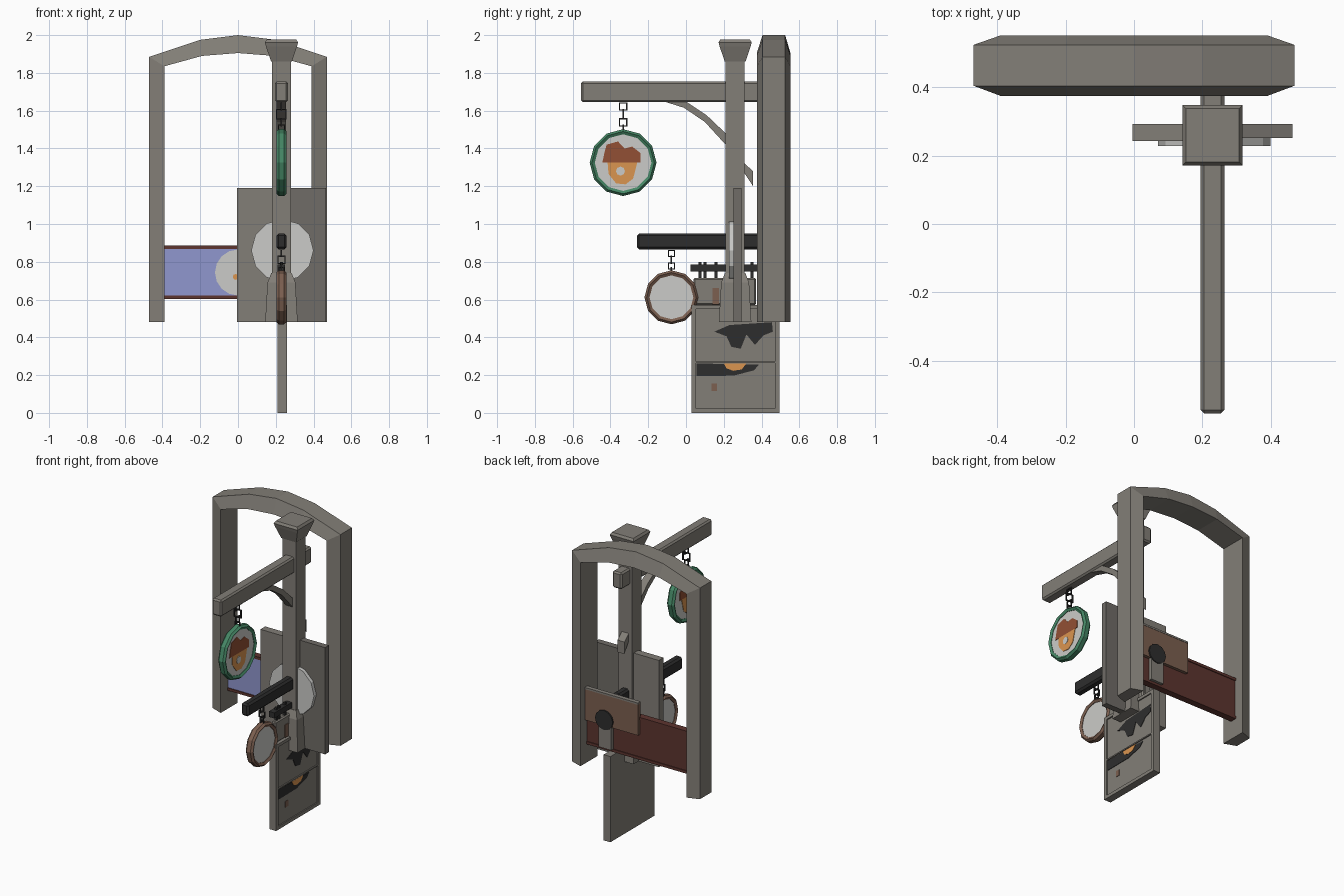
import bpy, bmesh, math

if "Cube" in bpy.data.objects:
    bpy.data.objects.remove(bpy.data.objects["Cube"])

def material(name, r, g, b):
    m = bpy.data.materials.new(name)
    m.diffuse_color = (r, g, b, 1)
    m.use_nodes = True
    m.node_tree.nodes["Principled BSDF"].inputs["Base Color"].default_value = m.diffuse_color
    return m

GRAY = material("weathered gray", .225, .21, .185)
DARKGRAY = material("dark gray wood", .16, .15, .135)
WHITE = material("off white", .6, .6, .58)
GREEN = material("green rim", .06, .24, .13)
ORANGE = material("orange paint", .70, .30, .08)
RUST = material("rust paint", .29, .08, .035)
BLACK = material("dark iron", .027, .027, .027)
LAVENDER = material("lavender paint", .28, .31, .62)
MAROON = material("maroon wood", .11, .035, .028)
TAN = material("tan brown wood", .20, .115, .08)

def make(name, bm, mat, bevel=0):
    bmesh.ops.recalc_face_normals(bm, faces=bm.faces)
    me = bpy.data.meshes.new(name)
    bm.to_mesh(me)
    bm.free()
    me.materials.append(mat)
    ob = bpy.data.objects.new(name, me)
    bpy.context.collection.objects.link(ob)
    if bevel:
        mod = ob.modifiers.new("bevel", 'BEVEL')
        mod.width = bevel
        mod.segments = 1
    return ob

def loft(name, rings, mat, bevel=0, closed=False):
    """Skin a list of equal-length point rings, capping the ends."""
    bm = bmesh.new()
    vs = [[bm.verts.new(p) for p in r] for r in rings]
    n, m = len(vs), len(vs[0])
    for i in range(n if closed else n - 1):
        a, b = vs[i], vs[(i + 1) % n]
        for j in range(m):
            k = (j + 1) % m
            bm.faces.new((a[j], a[k], b[k], b[j]))
    if not closed:
        bm.faces.new(vs[0])
        bm.faces.new(vs[-1])
    return make(name, bm, mat, bevel)

def box(name, x0, x1, y0, y1, z0, z1, mat, bevel=0):
    rings = [[(x0, y0, z), (x1, y0, z), (x1, y1, z), (x0, y1, z)] for z in (z0, z1)]
    return loft(name, rings, mat, bevel)

def prism(name, pts, axis, lo, hi, mat):
    """Extrude a (y,z) profile along x or an (x,z) profile along y."""
    put = (lambda a, b, t: (t, a, b)) if axis == 'x' else (lambda a, b, t: (a, t, b))
    return loft(name, [[put(a, b, t) for a, b in pts] for t in (lo, hi)], mat)

def circle(a, b, r, n=12):
    return [(a + r * math.sin(2 * math.pi * i / n), b + r * math.cos(2 * math.pi * i / n)) for i in range(n)]

def ring(name, profile, n, c, mat, axis='x', start=0):
    """Sweep a (radius, thickness) profile round an axis."""
    rings = []
    for i in range(n):
        s, k = math.sin(start + 2 * math.pi * i / n), math.cos(start + 2 * math.pi * i / n)
        if axis == 'x':
            rings.append([(c[0] + t, c[1] + r * s, c[2] + r * k) for r, t in profile])
        else:
            rings.append([(c[0] + r * s, c[1] + t, c[2] + r * k) for r, t in profile])
    return loft(name, rings, mat, closed=True)

def square_tower(name, cx, cy, levels, mat):
    return loft(name, [[(cx - h, cy - h, z), (cx + h, cy - h, z), (cx + h, cy + h, z), (cx - h, cy + h, z)]
                       for h, z in levels], mat)

def link(y, z, half, axis):
    r, w = half * math.sqrt(2), .004
    ring("chain_link", [(r, -w), (r, w), (r - 2 * w, w), (r - 2 * w, -w)], 4, (PX, y, z), BLACK, axis, math.pi / 4)

PX, PY = .23, .26   # post centre

# Arched frame: chamfered section, outer side narrower than inner
half = [((-.47, .48), (-.39, .48)), ((-.47, 1.885), (-.39, 1.835)), ((-.2, 1.975), (-.19, 1.89))]
path = half + [((0, 2), (0, 1.905))] + [((-o[0], o[1]), (-i[0], i[1])) for o, i in reversed(half)]
loft("arch_frame", [[(o[0], .405, o[1]), (o[0], .525, o[1]), (i[0], .553, i[1]), (i[0], .375, i[1])]
                    for o, i in path], GRAY)

# Post with base and cap
square_tower("post", PX, PY, [(.05, .48), (.05, 1.9)], GRAY)
square_tower("post_base", PX, PY, [(.086, .48), (.074, .69), (.054, .74)], GRAY)
square_tower("post_cap", PX, PY, [(.055, 1.86), (.082, 1.94), (.088, 1.962), (.078, 1.977)], GRAY)

# Beams and curved brace
box("upper_beam", .195, .265, -.555, .40, 1.645, 1.755, GRAY, .01)
box("lower_beam", .203, .257, -.26, .41, .865, .95, BLACK, .012)
upper = [(.005, 1.645), (.11, 1.575), (.21, 1.48), (.31, 1.32), (.355, 1.28)]
lower = [(-.105, 1.645), (-.01, 1.615), (.10, 1.54), (.21, 1.42), (.355, 1.20)]
loft("curved_brace", [[(.205, *u), (.255, *u), (.255, *l), (.205, *l)] for u, l in zip(upper, lower)], GRAY)

# Round hanging signs
def round_sign(name, y, z, R, rim):
    prof = [(R - .027, -.018), (R - .012, -.027), (R, -.014), (R, .014), (R - .012, .027), (R - .027, .018)]
    ring(name + "_rim", prof, 12, (PX, y, z), rim)
    prism(name + "_disc", circle(y, z, R - .02), 'x', PX - .015, PX + .015, WHITE)

round_sign("upper_sign", -.333, 1.325, .177, GREEN)
round_sign("lower_sign", -.077, .612, .143, TAN)

# Acorn painted on both sides of the upper sign
cap = [(-.443, 1.325), (-.43, 1.385), (-.42, 1.42), (-.36, 1.437), (-.325, 1.40), (-.285, 1.41), (-.24, 1.375), (-.24, 1.325)]
nut = [(-.415, 1.325), (-.41, 1.265), (-.37, 1.215), (-.32, 1.21), (-.28, 1.24), (-.258, 1.325)]
for s in (-1, 1):
    for name, pts, mat, t in (("acorn_cap", cap, RUST, .018), ("acorn_nut", nut, ORANGE, .018),
                              ("acorn_highlight", circle(-.347, 1.28, .024, 8), WHITE, .02)):
        prism(name, pts, 'x', PX + s * .013, PX + s * t, mat)

# Chains
for y, links in ((-.333, ((1.622, .022, 'x'), (1.58, .028, 'y'), (1.538, .022, 'x'), (1.508, .018, 'y'))),
                 (-.077, ((.843, .019, 'x'), (.81, .022, 'y'), (.778, .018, 'x'), (.757, .015, 'y')))):
    for z, h, ax in links:
        link(y, z, h, ax)

# Lower hanging board with raised border
F = .252
box("hanging_board", .21, F, .03, .495, 0, .57, GRAY)
box("board_top", .215, .245, .04, .37, .57, .715, GRAY, .008)
for name, y0, y1, z0, z1 in (("bottom", .03, .495, 0, .022), ("top", .03, .495, .55, .57),
                             ("front", .03, .054, .022, .55), ("back", .471, .495, .022, .55),
                             ("middle", .054, .471, .265, .273)):
    box("board_border_" + name, F - .002, F + .008, y0, y1, z0, z1, GRAY)
# Painted shapes on the board
head = [(.15, .43), (.23, .465), (.455, .48), (.46, .43), (.41, .41), (.365, .36), (.32, .415), (.29, .34), (.24, .35), (.215, .405)]
lens = [(.055, .262), (.385, .255), (.36, .225), (.25, .197), (.055, .195), (.055, .225)]
glow = [(.2, .262), (.32, .262), (.295, .23), (.25, .223), (.215, .235)]
prism("board_dark_shape", head, 'x', F - .002, F + .003, BLACK)
prism("board_dark_stripe", lens, 'x', F - .002, F + .003, BLACK)
prism("board_orange_patch", glow, 'x', F - .002, F + .005, ORANGE)
box("board_brown_spot", F - .002, F + .003, .135, .165, .115, .155, TAN)
box("board_top_patch", .24, .249, .14, .175, .575, .66, TAN)
# Iron rail and hangers carrying the board
box("iron_rail", .21, .25, .025, .40, .748, .785, BLACK)
for y in (.075, .10, .16, .35):
    box("iron_hanger", .222, .238, y - .008, y + .008, .70, .80, BLACK)

# Notice panel behind the post with a round plate
box("notice_panel_left", -.005, PX, .243, .293, .48, 1.19, GRAY)
box("notice_panel_right", PX, .465, .252, .293, .48, 1.19, DARKGRAY)
prism("round_notice", circle(.235, .86, .165), 'y', .228, .255, WHITE)

# Cross sign between the arch legs
box("cross_sign", -.40, .40, .455, .485, .615, .875, MAROON)
for z in (.612, .877):
    box("cross_sign_edge", -.40, .40, .445, .49, z - .009, z + .009, MAROON)
box("cross_sign_face", -.40, .40, .45, .457, .621, .868, LAVENDER)
prism("cross_sign_disc", circle(0, .743, .122, 16), 'y', .445, .452, WHITE)
prism("cross_sign_dot", circle(-.012, .72, .016, 8), 'y', .442, .447, ORANGE)

# Back plate with dark disc and tag
box("back_plate", 0, .39, .48, .505, .77, .98, TAN)
box("back_plate_top_edge", 0, .39, .478, .507, .975, .987, GRAY)
prism("back_dark_disc", circle(.245, .81, .065), 'y', .50, .514, BLACK)
box("back_tag", .195, .29, .48, .508, .62, .775, GRAY)
